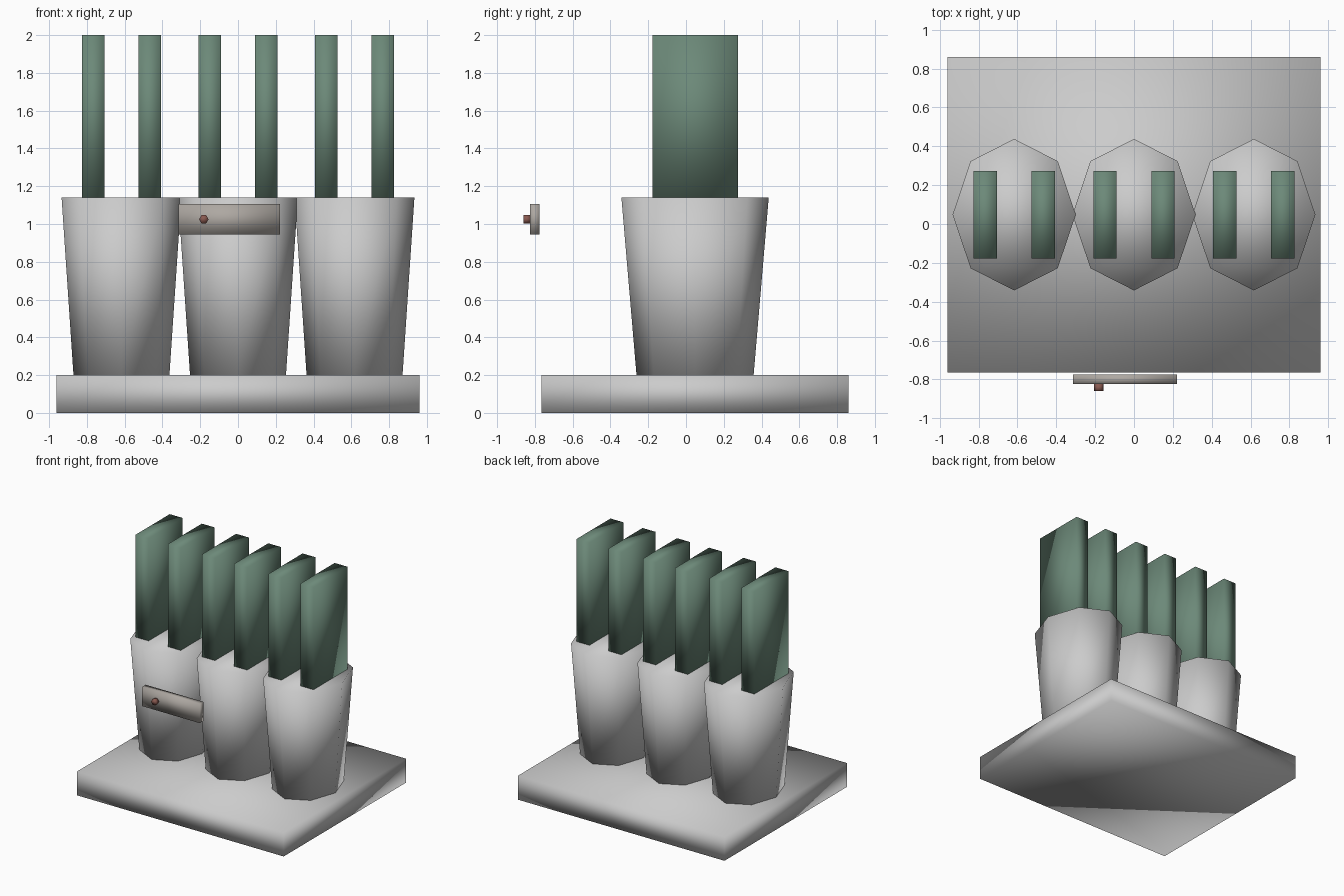
import bpy, bmesh
from math import cos, sin, tau
from mathutils import Vector

if "Cube" in bpy.data.objects:
    bpy.data.objects.remove(bpy.data.objects["Cube"])


def material(name, rgb):
    m = bpy.data.materials.new(name)
    m.diffuse_color = (*rgb, 1)
    m.use_nodes = True
    m.node_tree.nodes["Principled BSDF"].inputs["Base Color"].default_value = m.diffuse_color
    return m


def finish(name, bm, mat=None):
    bmesh.ops.recalc_face_normals(bm, faces=bm.faces)
    for f in bm.faces:
        f.smooth = True
    mesh = bpy.data.meshes.new(name)
    bm.to_mesh(mesh)
    bm.free()
    if mat:
        mesh.materials.append(mat)
    ob = bpy.data.objects.new(name, mesh)
    bpy.context.collection.objects.link(ob)
    return ob


def box(name, lo, hi, mat=None):
    lo, hi = Vector(lo), Vector(hi)
    bm = bmesh.new()
    bmesh.ops.create_cube(bm, size=1)
    bmesh.ops.scale(bm, vec=hi - lo, verts=bm.verts)
    bmesh.ops.translate(bm, vec=(lo + hi) / 2, verts=bm.verts)
    return finish(name, bm, mat)


def loft(name, rings, mat=None):
    """Capped prism through two rings of points."""
    bm = bmesh.new()
    a, b = [[bm.verts.new(p) for p in ring] for ring in rings]
    n = len(a)
    for i in range(n):
        j = (i + 1) % n
        bm.faces.new((a[i], a[j], b[j], b[i]))
    bm.faces.new(a[::-1])
    bm.faces.new(b)
    return finish(name, bm, mat)


green = material("leaf_green", (0.15, 0.25, 0.19))
beige = material("tag_beige", (0.42, 0.39, 0.36))
red = material("knob_red", (0.25, 0.10, 0.08))

# Base slab
CY = 0.048
box("base", (-0.96, -0.765, 0), (0.96, 0.86, 0.2))

# Three tapered octagonal pots, each holding two upright slabs
for k, cx in enumerate((-0.617, 0, 0.617)):
    rings = [[(cx + rx * cos(tau * i / 8), CY + ry * sin(tau * i / 8), z)
              for i in range(8)]
             for rx, ry, z in ((0.254, 0.31, 0.2), (0.317, 0.39, 1.14))]
    loft(f"pot_{k + 1}", rings)
    for side, s in (("left", -1), ("right", 1)):
        x = cx + s * 0.149
        box(f"slab_{k + 1}_{side}", (x - 0.06, CY - 0.226, 1.135),
            (x + 0.06, CY + 0.226, 2.0), green)

# Floating front tag with a small hexagonal knob
box("tag", (-0.315, -0.825, 0.945), (0.222, -0.775, 1.105), beige)
loft("tag_knob", [[(-0.181 + 0.025 * cos(tau * i / 6), y, 1.025 + 0.025 * sin(tau * i / 6))
                   for i in range(6)] for y in (-0.86, -0.825)], red)
